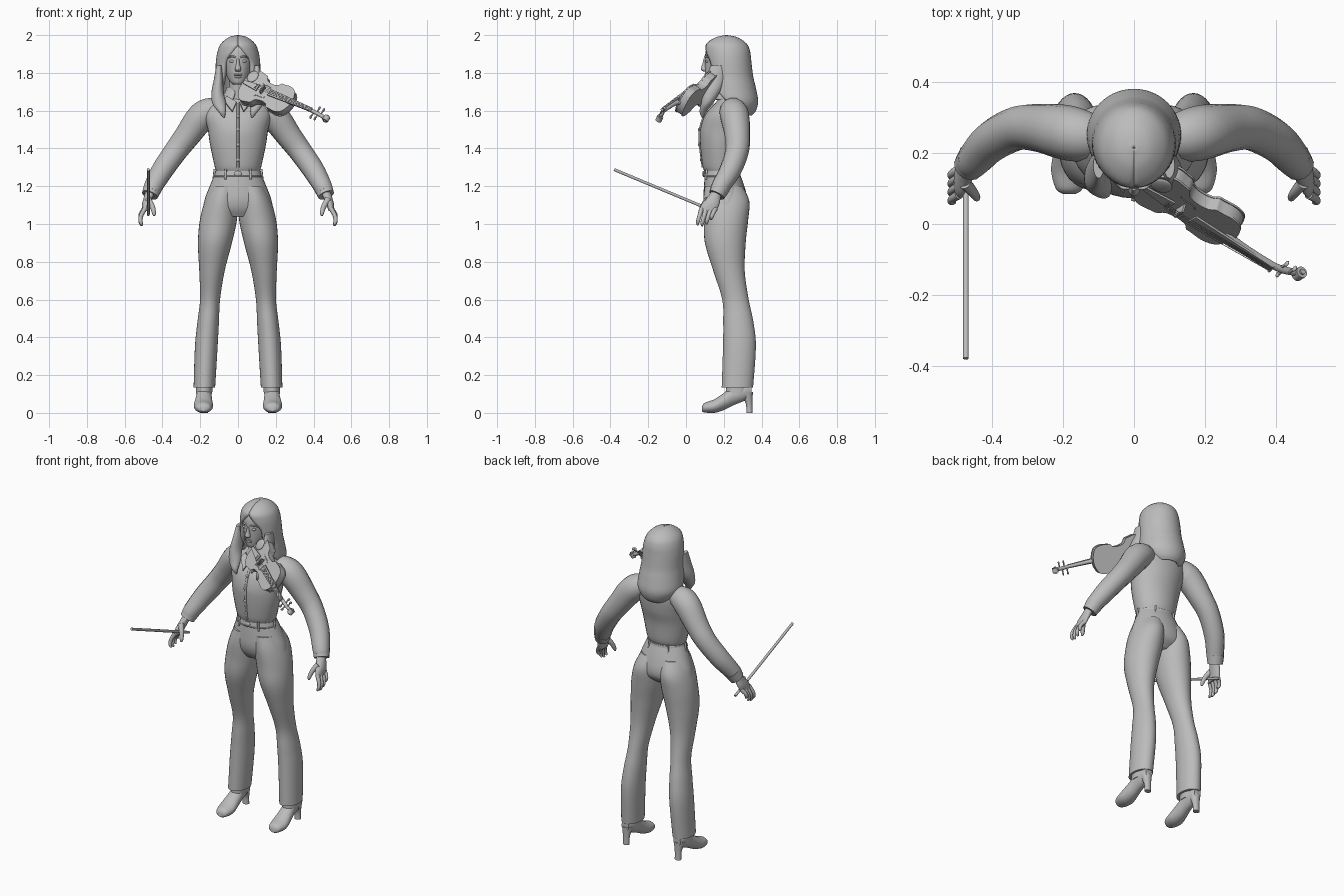
import bpy, bmesh
from math import sin, cos, pi, radians
from mathutils import Vector, Matrix

cube = bpy.data.objects.get("Cube")
if cube:
    bpy.data.objects.remove(cube, do_unlink=True)

grey = bpy.data.materials.new("plain grey")
grey.use_nodes = True
tone = (0.5, 0.5, 0.5, 1)
grey.diffuse_color = tone
grey.node_tree.nodes["Principled BSDF"].inputs["Base Color"].default_value = tone


def finish(name, data, mirror=False, frame=None):
    obj = bpy.data.objects.new(name, data)
    bpy.context.collection.objects.link(obj)
    data.materials.append(grey)
    if frame:
        obj.matrix_world = frame
    if mirror:
        obj.modifiers.new("mirror", 'MIRROR').use_mirror_merge = False
    return obj


def to_mesh(name, bm, **kw):
    bmesh.ops.recalc_face_normals(bm, faces=bm.faces)
    mesh = bpy.data.meshes.new(name)
    bm.to_mesh(mesh)
    bm.free()
    return finish(name, mesh, **kw)


def spline(points, steps=5):
    """Smooth interpolation through rows of numbers."""
    rows, out = [Vector(p) for p in points], []
    for i in range(len(rows) - 1):
        a, b, c, d = (rows[max(0, min(len(rows) - 1, i + k))] for k in (-1, 0, 1, 2))
        for s in range(steps):
            t = s / steps
            out.append(b + (c - a) * t / 2 + (a - 2.5 * b + 2 * c - d / 2) * t * t
                       + (1.5 * (b - c) + (d - a) / 2) * t ** 3)
    return out + [rows[-1]]


def loft(name, rings, along='Z', seg=32, wall=0, **kw):
    """Skin over elliptical rings (x, y, z, half width, half depth, front gap)."""
    bm, loops = bmesh.new(), []
    for r in spline(rings):
        gap = radians(max(r[5], 0)) if wall else 0
        loop = []
        for i in range(seg + (1 if wall else 0)):
            t = gap + (2 * pi - 2 * gap) * i / seg
            u, v = r[3] * sin(t), -r[4] * cos(t)
            loop.append(bm.verts.new((r[0] + u, r[1] + v, r[2]) if along == 'Z'
                                     else (r[0] + u, r[1], r[2] + v)))
        loops.append(loop)
    for p, q in zip(loops, loops[1:]):
        for i in range(seg):
            j = (i + 1) % len(p)
            bm.faces.new((p[i], p[j], q[j], q[i]))
    if not wall:
        bm.faces.new(loops[0])
        bm.faces.new(loops[-1])
    obj = to_mesh(name, bm, **kw)
    if wall:
        solid = obj.modifiers.new("wall", 'SOLIDIFY')
        solid.thickness, solid.offset = wall, -1
    return obj


def tube(name, points, radius=1.0, **kw):
    """Round tube through points, each (x, y, z) or (x, y, z, radius)."""
    curve = bpy.data.curves.new(name, 'CURVE')
    curve.dimensions, curve.bevel_depth = '3D', radius
    curve.bevel_resolution, curve.use_fill_caps = 5, True
    path = spline(points) if len(points) > 2 else [Vector(p) for p in points]
    line = curve.splines.new('POLY')
    line.points.add(len(path) - 1)
    for p, v in zip(line.points, path):
        p.co = (v[0], v[1], v[2], 1)
        p.radius = v[3] if len(v) > 3 else 1
    line.use_smooth = True
    return finish(name, curve, **kw)


def slab(name, outline, low, high, **kw):
    """Flat outline given thickness along its local z."""
    bm = bmesh.new()
    face = bm.faces.new([bm.verts.new((x, y, low)) for x, y in outline])
    top = bmesh.ops.extrude_face_region(bm, geom=[face])["geom"]
    bmesh.ops.translate(bm, vec=(0, 0, high - low),
                        verts=[v for v in top if isinstance(v, bmesh.types.BMVert)])
    return to_mesh(name, bm, **kw)


def ball(name, centre, size, frame=None, **kw):
    bm = bmesh.new()
    place = Matrix.Translation(centre) @ Matrix.Diagonal((*size, 1))
    bmesh.ops.create_uvsphere(bm, u_segments=20, v_segments=12, radius=1, matrix=place)
    return to_mesh(name, bm, frame=frame, **kw)


def strip(x0, x1, w0, w1):
    return [(x0, -w0), (x1, -w1), (x1, w1), (x0, w0)]


# Trousers, belt and boots
loft("trouser_legs", [(.178, .272, .135, .057, .083), (.168, .283, .35, .06, .087),
                      (.158, .277, .48, .057, .08), (.148, .262, .6, .053, .07),
                      (.138, .228, .75, .067, .083), (.122, .208, .9, .09, .108),
                      (.104, .212, 1.02, .098, .117), (.088, .213, 1.12, .088, .122),
                      (.07, .2, 1.2, .07, .1)], mirror=True)
loft("trouser_hips", [(0, .2, 1.04, .12, .07), (0, .21, 1.08, .178, .105),
                      (0, .209, 1.13, .176, .116), (0, .202, 1.2, .15, .107),
                      (0, .19, 1.285, .115, .088)])
loft("belt", [(0, .19, 1.252, .126, .097), (0, .19, 1.28, .119, .093)])
tube("belt_edge", [(.124 * sin(k * pi / 12), .19 - .096 * cos(k * pi / 12), 1.252)
                   for k in range(25)], .004)
ball("belt_buckle", (0, .093, 1.266), (.02, .007, .014))
for n, t in enumerate((.55, 1.5, 2.6)):
    x, y = .13 * sin(t), .19 - .1 * cos(t)
    tube(f"belt_loop_{n}", [(x, y, 1.235), (x * .95, .19 + (y - .19) * .95, 1.29)],
         .006, mirror=True)
loft("boots", [(.183, .085, .022, .018, .014), (.183, .1, .028, .038, .026),
               (.183, .15, .036, .051, .036), (.182, .2, .06, .046, .045),
               (.18, .25, .09, .04, .05), (.18, .31, .112, .036, .048),
               (.18, .348, .118, .024, .036)], along='Y', mirror=True)
loft("boot_shafts", [(.18, .27, .1, .043, .06), (.178, .272, .17, .045, .06)], mirror=True)
loft("boot_heels", [(.18, .336, 0, .02, .017), (.18, .334, .05, .021, .018),
                    (.18, .32, .11, .034, .034)], mirror=True)

# Shirt
loft("shirt_body", [(0, .187, 1.28, .116, .09), (0, .187, 1.315, .126, .101),
                    (0, .187, 1.42, .148, .112), (0, .197, 1.5, .16, .122),
                    (0, .215, 1.58, .175, .113), (0, .24, 1.64, .15, .085),
                    (0, .24, 1.68, .085, .06), (0, .235, 1.71, .055, .05)])
tube("button_band", [(0, .09, 1.3), (0, .075, 1.42), (0, .075, 1.5),
                     (0, .102, 1.58), (0, .15, 1.635)], .007)
for n, (y, z) in enumerate([(.079, 1.34), (.069, 1.42), (.069, 1.5), (.088, 1.57)]):
    ball(f"shirt_button_{n}", (0, y, z), (.009, .005, .009))
loft("shirt_collar", [(0, .225, 1.66, .088, .075, 18), (0, .228, 1.7, .068, .062, 14),
                      (0, .23, 1.725, .06, .055, 20)], wall=.008)
lapel = Matrix.Translation((0, .135, 1.63)) @ Matrix.Rotation(radians(50), 4, 'X')
slab("collar_points", [(.008, .01), (.03, -.055), (.075, .02), (.06, .05)],
     .006, .016, frame=lapel, mirror=True)
tube("sleeves", [(.1, .245, 1.6, .06), (.15, .25, 1.595, .074), (.2, .26, 1.56, .077),
                 (.27, .272, 1.465, .068), (.33, .27, 1.385, .062), (.4, .235, 1.285, .058),
                 (.448, .185, 1.2, .05), (.46, .17, 1.17, .045)], mirror=True)
tube("sleeve_cuffs", [(.45, .185, 1.195, .05), (.467, .163, 1.153, .044)], mirror=True)

# Hands
loft("palms", [(.462, .166, 1.175, .027, .03), (.475, .148, 1.14, .024, .036),
               (.487, .13, 1.105, .021, .047), (.495, .115, 1.068, .015, .045)],
     mirror=True)
for n, name in enumerate(("index", "middle", "ring", "little")):
    y = .083 + .024 * n
    drop = (.085, .09, .08, .055)[n]
    tube(name + "_fingers", [(.494, y, 1.08, .013), (.514, y - .012, 1.08 - drop * .45, .011),
                             (.516, y - .02, 1.08 - drop * .8, .01),
                             (.507, y - .022, 1.08 - drop, .005)], mirror=True)
tube("thumbs", [(.477, .115, 1.13, .018), (.455, .09, 1.095, .014),
                (.445, .075, 1.06, .011), (.444, .07, 1.043, .005)], mirror=True)

# Head and face
loft("neck", [(0, .225, 1.65, .058, .055), (0, .215, 1.72, .048, .05),
              (0, .21, 1.8, .05, .055)])
loft("head", [(0, .145, 1.738, .022, .026), (0, .158, 1.75, .04, .05),
              (0, .185, 1.785, .06, .083), (0, .198, 1.83, .073, .098),
              (0, .203, 1.88, .08, .103), (0, .208, 1.93, .077, .098),
              (0, .21, 1.975, .04, .06)])
loft("nose", [(0, .106, 1.875, .007, .012), (0, .1, 1.845, .01, .014),
              (0, .098, 1.82, .017, .02), (0, .103, 1.808, .012, .012)], seg=16)
ball("eyes", (.03, .112, 1.862), (.015, .009, .008), mirror=True)
tube("brows", [(.012, .101, 1.882, .004), (.032, .103, 1.888, .005),
               (.053, .12, 1.88, .003)], mirror=True)
ball("upper_lip", (0, .106, 1.79), (.024, .009, .006))
ball("lower_lip", (0, .108, 1.779), (.02, .01, .007))

# Hair
loft("hair", [(0, .215, 2, .004, .004, 0), (0, .215, 1.988, .05, .058, 0),
              (0, .215, 1.955, .09, .106, 0), (0, .22, 1.915, .108, .119, 15),
              (0, .225, 1.86, .117, .121, 36), (0, .232, 1.78, .121, .124, 42),
              (0, .24, 1.72, .128, .13, 50), (0, .255, 1.65, .132, .127, 72),
              (0, .27, 1.6, .105, .1, 95), (0, .29, 1.575, .07, .06, 110)], wall=.025)
loft("front_locks", [(.1, .165, 1.84, .015, .035), (.103, .155, 1.77, .024, .048),
                     (.108, .135, 1.7, .032, .045), (.1, .112, 1.64, .036, .032),
                     (.085, .09, 1.595, .02, .018), (.075, .088, 1.565, .005, .005)],
     mirror=True)

# Violin frame: x runs to the scroll, z out of the top plate
axis = Vector((.8, -.5, -.33)).normalized()
flat = axis.cross(Vector((0, 0, 1))).normalized()
rise = flat.cross(axis)
tilt = radians(35)
out = flat * cos(tilt) + rise * sin(tilt)
side = out.cross(axis)
frame = Matrix((axis, side, out)).transposed().to_4x4()
frame.translation = Vector((.16, .055, 1.683)) - out * .022

# Violin body
half = spline([(-.158, 0), (-.15, .055), (-.115, .094), (-.072, .09), (-.052, .084),
               (-.035, .062), (0, .054), (.03, .06), (.044, .076), (.06, .077),
               (.1, .081), (.135, .067), (.153, .03), (.157, 0)], 3)
shape = [(p[0], p[1]) for p in half] + [(p[0], -p[1]) for p in half[-2:0:-1]]
edge = [(x * 1.02, y * 1.04) for x, y in shape]
slab("violin_ribs", shape, .003, .043, frame=frame)
slab("violin_back", edge, 0, .006, frame=frame)
slab("violin_top", edge, .04, .047, frame=frame)
slab("violin_tailpiece", strip(-.15, -.055, .009, .02), .056, .062, frame=frame)
slab("violin_fingerboard", strip(.02, .3, .019, .011), .057, .064, frame=frame)
slab("violin_bridge", strip(-.028, -.022, .022, .022), .045, .074, frame=frame)
ball("chin_rest", (-.125, .05, .055), (.03, .035, .008), frame=frame)
for s in (-1, 1):
    tube("sound_hole", [(-.055, s * .045, .047), (-.045, s * .038, .047),
                        (-.005, s * .036, .047), (.005, s * .028, .047)], .002, frame=frame)

# Violin neck, pegs, scroll and strings
tube("violin_neck", [(.14, 0, .035, .018), (.17, 0, .049, .012), (.29, 0, .05, .01),
                     (.335, 0, .043, .011), (.37, 0, .03, .01)], frame=frame)
tube("violin_scroll", [(.385, -.014, .026), (.385, .014, .026)], .017, frame=frame)
tube("scroll_eye", [(.385, -.02, .026), (.385, .02, .026)], .008, frame=frame)
for n in range(4):
    s = 1 if n % 2 else -1
    x, y = .31 + n * .014, (n - 1.5) * .006
    tube(f"peg_{n}", [(x, 0, .043), (x, s * .03, .043)], .004, frame=frame)
    ball(f"peg_head_{n}", (x, s * .034, .043), (.005, .009, .009), frame=frame)
    tube(f"string_{n}", [(-.07, y, .062), (-.025, y * 1.5, .076), (.3, y, .066)],
         .001, frame=frame)

# Bow held in the right hand
tube("bow", [(-.475, -.38, 1.288), (-.475, .19, 1.05)], .008)

# Smooth shading with crisp edges
bpy.ops.object.select_all(action='DESELECT')
for obj in bpy.context.scene.objects:
    if obj.type == 'MESH':
        obj.select_set(True)
        bpy.context.view_layer.objects.active = obj
bpy.ops.object.shade_smooth_by_angle(angle=radians(40))
